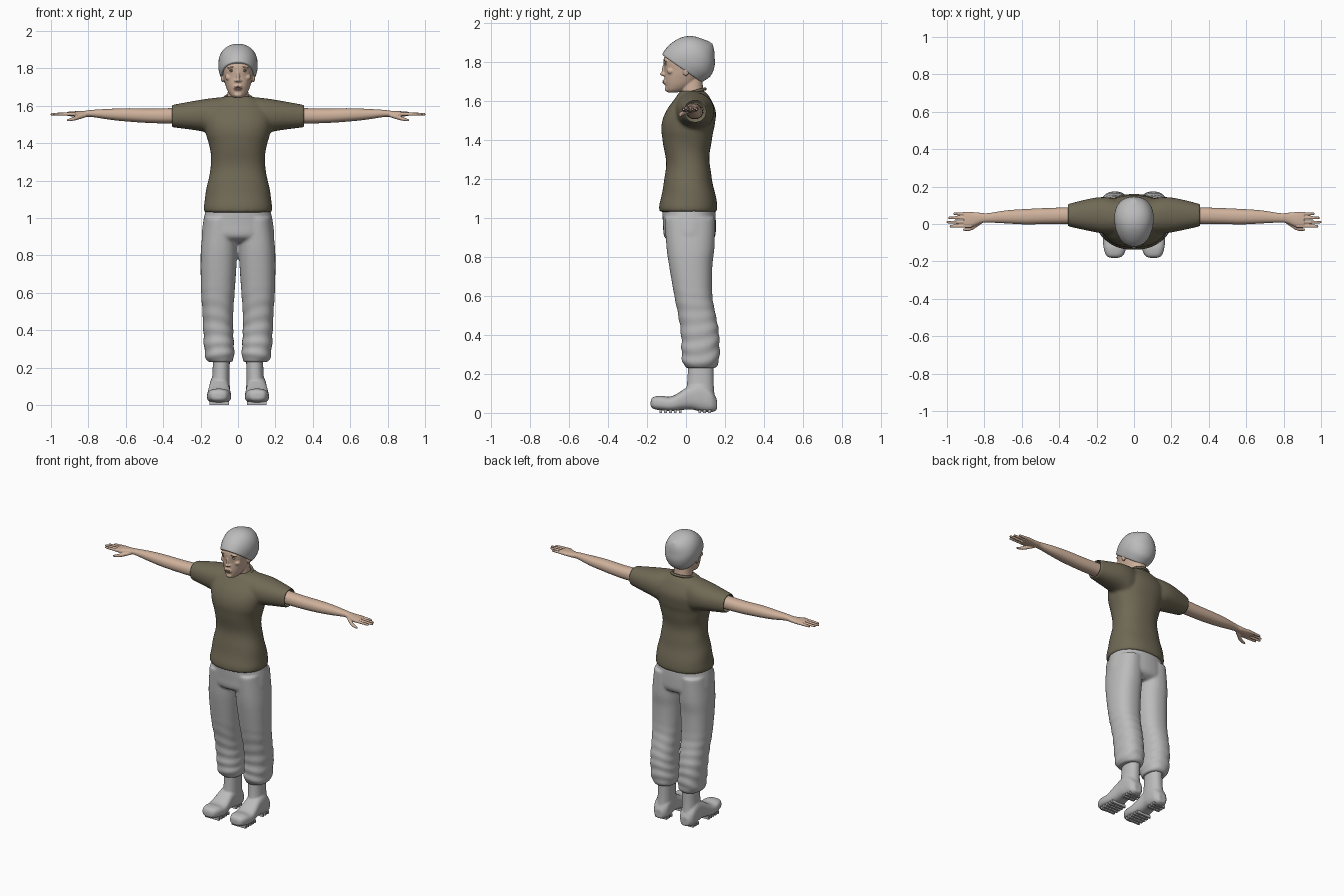
import bpy, bmesh, math
from mathutils import Matrix, Vector

old = bpy.data.objects.get("Cube")
if old:
    bpy.data.objects.remove(old, do_unlink=True)


def material(name, red, green, blue):
    m = bpy.data.materials.new(name)
    m.use_nodes = True
    m.diffuse_color = (red, green, blue, 1)
    m.node_tree.nodes["Principled BSDF"].inputs["Base Color"].default_value = m.diffuse_color
    return m


GREY = material("grey cloth", red=.5, green=.5, blue=.5)
OLIVE = material("olive cotton", red=.16, green=.14, blue=.09)
SKIN = material("skin", red=.62, green=.44, blue=.33)
LIP = material("lip", red=.42, green=.22, blue=.17)
BROWN = material("dark brown", red=.07, green=.05, blue=.04)
WHITE = material("eye white", red=.6, green=.57, blue=.54)


# Cross-sections: centred and level, one-sided and level, across an arm, across a foot
def band(z, half, front, back):
    return z, -half, half, front, back


def level(z, inner, outer, front, back):
    return z, inner, outer, front, back


def arm_slice(x, front, back, bottom, top):
    return x, front, back, bottom, top


def foot_slice(y, inner, outer, bottom, top):
    return y, inner, outer, bottom, top


def spline(rows, steps):
    """Catmull-Rom interpolation of cross-sections."""
    padded = [rows[0], *rows, rows[-1]]
    out = []
    for quad in zip(padded, padded[1:], padded[2:], padded[3:]):
        for s in range(steps):
            t = s / steps
            out.append([b + t * (c - a + t * (2 * a - 5 * b + 4 * c - d + t * (3 * (b - c) + d - a))) / 2
                        for a, b, c, d in zip(*quad)])
    return out + [rows[-1]]


def loft(bm, rows, axis="z", side=1, power=2.2, fold=None, steps=6, sides=40):
    """Skin a closed body through rounded cross-sections stacked along an axis."""
    rings = []
    for t, u0, u1, v0, v1 in spline(rows, steps):
        ring = []
        for k in range(sides):
            angle = math.tau * k / sides
            c, s = math.cos(angle), math.sin(angle)
            swell = (1 + fold(t, angle) if fold else 1) / 2
            u = (u0 + u1) / 2 + swell * (u1 - u0) * math.copysign(abs(c) ** (2 / power), c)
            v = (v0 + v1) / 2 + swell * (v1 - v0) * math.copysign(abs(s) ** (2 / power), s)
            x, y, z = {"x": (t, u, v), "y": (u, t, v), "z": (u, v, t)}[axis]
            ring.append(bm.verts.new((x * side, y, z)))
        rings.append(ring)
    for low, high in zip(rings, rings[1:]):
        for k in range(sides):
            bm.faces.new((low[k - 1], low[k], high[k], high[k - 1]))
    bm.faces.new(rings[0])
    bm.faces.new(rings[-1])


def blob(bm, at, size, turn=0):
    m = Matrix.Translation(at) @ Matrix.Rotation(turn, 4, "Y") @ Matrix.Diagonal((*size, 1))
    bmesh.ops.create_uvsphere(bm, u_segments=20, v_segments=12, radius=1, matrix=m)


def finish(bm, name, mat, voxel=0, soften=0, mirror=False, smooth=True):
    """Make an object, optionally fusing its shells, softening and mirroring it."""
    bmesh.ops.recalc_face_normals(bm, faces=bm.faces[:])
    for face in bm.faces:
        face.smooth = smooth
    mesh = bpy.data.meshes.new(name)
    bm.to_mesh(mesh)
    bm.free()
    mesh.materials.append(mat)
    ob = bpy.data.objects.new(name, mesh)
    bpy.context.collection.objects.link(ob)
    if voxel:
        fuse = ob.modifiers.new("fuse", "REMESH")
        fuse.mode, fuse.voxel_size, fuse.use_smooth_shade = "VOXEL", voxel, True
    if soften:
        ob.modifiers.new("soften", "SMOOTH").iterations = soften
    if mirror:
        ob.modifiers.new("mirror", "MIRROR")
    return ob


# Shirt: torso and both sleeves fused together
bm = bmesh.new()
loft(bm, [band(z=1.03, half=.178, front=-.135, back=.16), band(z=1.07, half=.183, front=-.135, back=.16),
          band(z=1.2, half=.16, front=-.11, back=.133), band(z=1.3, half=.143, front=-.103, back=.12),
          band(z=1.4, half=.157, front=-.122, back=.132), band(z=1.48, half=.178, front=-.125, back=.148),
          band(z=1.55, half=.18, front=-.1, back=.152), band(z=1.62, half=.13, front=-.05, back=.12),
          band(z=1.65, half=.075, front=-.03, back=.095)], power=2.3,
     fold=lambda t, angle: .01 * math.sin(45 * t + 2 * math.sin(angle)) * (t < 1.45))
for side in (1, -1):
    loft(bm, [arm_slice(x=.03, front=-.03, back=.1, bottom=1.5, top=1.645),
              arm_slice(x=.1, front=-.055, back=.135, bottom=1.44, top=1.645),
              arm_slice(x=.2, front=-.045, back=.142, bottom=1.465, top=1.632),
              arm_slice(x=.357, front=-.012, back=.106, bottom=1.486, top=1.604)], "x", side)
shirt = finish(bm, "shirt", OLIVE, voxel=.009, soften=6)

# Hollow inside the sleeve ends
bm = bmesh.new()
loft(bm, [arm_slice(x=.31, front=-.007, back=.103, bottom=1.491, top=1.602),
          arm_slice(x=.4, front=-.006, back=.1, bottom=1.492, top=1.598)], "x")
cutter = finish(bm, "sleeve_cutter", OLIVE, mirror=True)
cutter.hide_render = True
cutter.hide_set(True)
opening = shirt.modifiers.new("sleeve openings", "BOOLEAN")
opening.operation, opening.object = "DIFFERENCE", cutter

# Collar ring
bpy.ops.mesh.primitive_torus_add(location=(0, .03, 1.643), rotation=(.25, 0, 0), major_radius=.07,
                                 minor_radius=.008, major_segments=40, minor_segments=10)
collar = bpy.context.object
collar.name = "collar"
collar.data.materials.append(OLIVE)
bpy.ops.object.shade_smooth()


# Trousers: hips and two baggy legs, wrinkled below the knee
def wrinkle(t, angle):
    strength = max(0, min(1, 2 - 3 * t))
    return strength * .035 * math.sin(95 * t + 2 * math.sin(angle + 9 * t) + math.cos(2 * angle))


bm = bmesh.new()
loft(bm, [band(z=.87, half=.15, front=-.06, back=.11), band(z=.9, half=.19, front=-.11, back=.148),
          band(z=.97, half=.188, front=-.118, back=.153), band(z=1.045, half=.172, front=-.122, back=.15)])
for side in (1, -1):
    loft(bm, [level(z=1, inner=.01, outer=.18, front=-.11, back=.148),
              level(z=.85, inner=.004, outer=.197, front=-.1, back=.146),
              level(z=.75, inner=.008, outer=.2, front=-.086, back=.135),
              level(z=.6, inner=.018, outer=.197, front=-.06, back=.135),
              level(z=.5, inner=.025, outer=.19, front=-.04, back=.153),
              level(z=.4, inner=.026, outer=.186, front=-.025, back=.17),
              level(z=.27, inner=.02, outer=.177, front=-.02, back=.17),
              level(z=.23, inner=.032, outer=.16, front=0, back=.148)],
         side=side, power=2.3, fold=wrinkle, steps=10)
finish(bm, "trousers", GREY, voxel=.008, soften=5)

# Boots: shaft and foot
bm = bmesh.new()
loft(bm, [level(z=.05, inner=.045, outer=.15, front=-.01, back=.15),
          level(z=.15, inner=.045, outer=.138, front=.005, back=.142),
          level(z=.27, inner=.043, outer=.133, front=.012, back=.142)])
loft(bm, [foot_slice(y=-.181, inner=.085, outer=.125, bottom=.035, top=.06),
          foot_slice(y=-.17, inner=.06, outer=.147, bottom=.022, top=.08),
          foot_slice(y=-.13, inner=.042, outer=.162, bottom=.013, top=.088),
          foot_slice(y=-.07, inner=.036, outer=.166, bottom=.009, top=.086),
          foot_slice(y=.02, inner=.046, outer=.155, bottom=.018, top=.14),
          foot_slice(y=.08, inner=.043, outer=.152, bottom=.006, top=.16),
          foot_slice(y=.13, inner=.048, outer=.147, bottom=.004, top=.12),
          foot_slice(y=.158, inner=.07, outer=.125, bottom=.014, top=.07)], "y", power=2.7)
finish(bm, "boots", GREY, voxel=.006, soften=4, mirror=True)

# Tread bars under the ball and the heel
bm = bmesh.new()
for start, count, width in [(-.13, 5, .105), (.07, 3, .085)]:
    for k in range(count):
        place = Matrix.Translation((.1, start + k * .025, .009))
        bmesh.ops.create_cube(bm, size=1, matrix=place @ Matrix.Diagonal((width, .014, .018, 1)))
finish(bm, "boot_treads", GREY, mirror=True, smooth=False)

# Arms: forearm and palm, then fingers and thumb
bm = bmesh.new()
loft(bm, [arm_slice(x=.29, front=0, back=.09, bottom=1.505, top=1.59),
          arm_slice(x=.45, front=0, back=.086, bottom=1.507, top=1.585),
          arm_slice(x=.58, front=-.002, back=.08, bottom=1.515, top=1.587),
          arm_slice(x=.68, front=.003, back=.073, bottom=1.525, top=1.584),
          arm_slice(x=.78, front=.008, back=.058, bottom=1.54, top=1.578),
          arm_slice(x=.82, front=.004, back=.06, bottom=1.54, top=1.573),
          arm_slice(x=.87, front=-.017, back=.064, bottom=1.541, top=1.571),
          arm_slice(x=.91, front=-.02, back=.064, bottom=1.546, top=1.568)], "x")
for y, tip in [(.055, .965), (.033, .99), (.01, 1), (-.012, .985)]:
    loft(bm, [arm_slice(x=.87, front=y - .009, back=y + .009, bottom=1.546, top=1.567),
              arm_slice(x=tip - .01, front=y - .007, back=y + .007, bottom=1.548, top=1.562),
              arm_slice(x=tip, front=y - .003, back=y + .003, bottom=1.552, top=1.558)], "x", sides=16)
loft(bm, [arm_slice(x=.81, front=.005, back=.03, bottom=1.54, top=1.56),
          arm_slice(x=.87, front=-.034, back=-.01, bottom=1.522, top=1.544),
          arm_slice(x=.915, front=-.036, back=-.025, bottom=1.517, top=1.527)], "x", sides=16)
finish(bm, "arms", SKIN, voxel=.0035, soften=2, mirror=True)

# Head: neck and skull, then raised facial features
bm = bmesh.new()
loft(bm, [band(z=1.59, half=.07, front=-.01, back=.09), band(z=1.65, half=.057, front=-.027, back=.088),
          band(z=1.76, half=.05, front=-.03, back=.08)])
loft(bm, [band(z=1.642, half=.022, front=-.092, back=-.045), band(z=1.655, half=.04, front=-.101, back=0),
          band(z=1.68, half=.056, front=-.106, back=.04), band(z=1.71, half=.067, front=-.11, back=.07),
          band(z=1.75, half=.077, front=-.11, back=.09), band(z=1.82, half=.083, front=-.113, back=.105),
          band(z=1.9, half=.05, front=-.07, back=.07)])
nose = Vector((0, -.12, 1.737))
eye = Vector((.032, -.1, 1.786))
mouth = Vector((0, -.106, 1.697))
blob(bm, at=nose, size=(.011, .014, .009))
blob(bm, at=nose + Vector((0, .008, .018)), size=(.009, .012, .032))
blob(bm, at=mouth, size=(.026, .012, .017))
blob(bm, at=mouth + Vector((0, .01, -.038)), size=(.022, .013, .014))
for side in (1, -1):
    flip = Vector((side, 1, 1))
    blob(bm, at=nose + Vector((side * .012, .008, -.003)), size=(.008, .01, .007))
    blob(bm, at=(eye + Vector((0, 0, .02))) * flip, size=(.026, .013, .008), turn=side * .1)
    blob(bm, at=(eye + Vector((.016, .022, -.034))) * flip, size=(.022, .02, .018))
    blob(bm, at=(side * .083, 0, 1.752), size=(.009, .016, .026))
finish(bm, "head", SKIN, voxel=.004, soften=3)

# Eyes, brows and lips
for name, mat, at, size in [
        ("eye_whites", WHITE, eye, (.014, .009, .006)),
        ("irises", BROWN, eye + Vector((0, -.005, 0)), (.005, .005, .005)),
        ("upper_lids", BROWN, eye + Vector((0, -.001, .006)), (.015, .009, .002)),
        ("eyebrows", BROWN, eye + Vector((.001, -.007, .021)), (.02, .006, .003))]:
    bm = bmesh.new()
    blob(bm, at, size, turn=.1)
    finish(bm, name, mat, mirror=True)
bm = bmesh.new()
for rise in (.003, -.005):
    blob(bm, at=mouth + Vector((0, -.008, rise)), size=(.019, .006, .005))
finish(bm, "lips", LIP)

# Knit cap: tilted dome with a rolled rim and a slouched back point
bm = bmesh.new()
loft(bm, [band(z=-.004, half=.086, front=-.122, back=.112), band(z=.004, half=.094, front=-.13, back=.122),
          band(z=.05, half=.105, front=-.129, back=.138), band(z=.1, half=.103, front=-.113, back=.127),
          band(z=.14, half=.086, front=-.086, back=.1), band(z=.17, half=.055, front=-.042, back=.075),
          band(z=.19, half=.01, front=.03, back=.05)], power=2.1)
tilt = Matrix.Translation((0, -.015, 1.765)) @ Matrix.Rotation(math.radians(-35), 4, "X")
bmesh.ops.transform(bm, verts=bm.verts[:], matrix=tilt)
finish(bm, "cap", GREY, soften=2)
